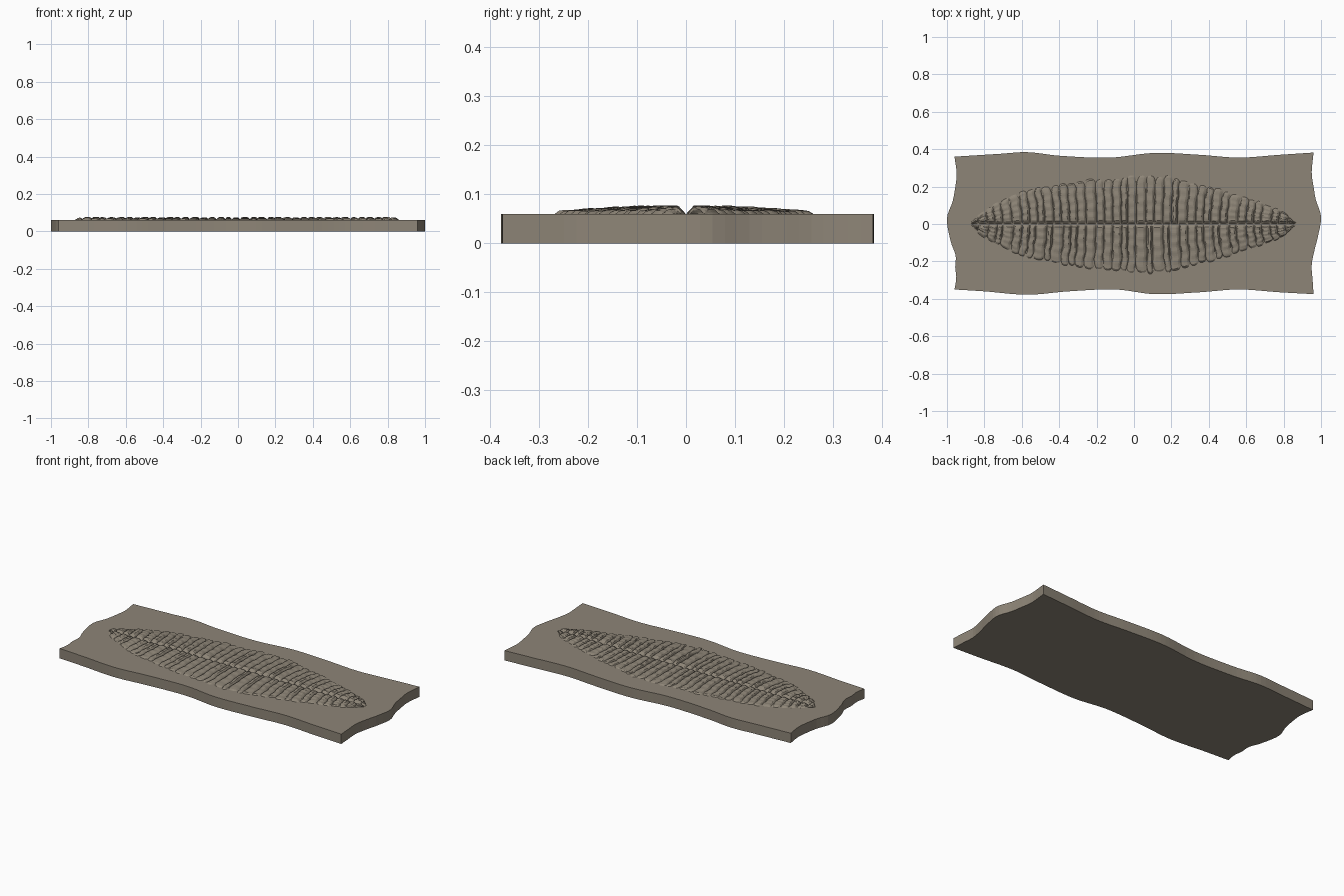
import bpy, bmesh, math, random

if "Cube" in bpy.data.objects:
    bpy.data.objects.remove(bpy.data.objects["Cube"])

random.seed(4)
TOP = 0.06

stone = bpy.data.materials.new("stone")
stone.diffuse_color = (0.27, 0.235, 0.185, 1)
stone.use_nodes = True
stone.node_tree.nodes["Principled BSDF"].inputs["Base Color"].default_value = stone.diffuse_color


def interp(pts, t):
    """Smooth interpolation through sorted (t, value) points."""
    n = len(pts)
    for i in range(n - 1):
        (a, va), (b, vb) = pts[i], pts[i + 1]
        if t <= b:
            f = max(0, (t - a) / (b - a))
            p, q = pts[max(i - 1, 0)], pts[min(i + 2, n - 1)]
            m0 = (vb - p[1]) / (b - p[0]) * (b - a)
            m1 = (q[1] - va) / (q[0] - a) * (b - a)
            return ((2*f**3 - 3*f*f + 1)*va + (f**3 - 2*f*f + f)*m0
                    + (3*f*f - 2*f**3)*vb + (f**3 - f*f)*m1)
    return pts[-1][1]


def finish(bm, name):
    bmesh.ops.recalc_face_normals(bm, faces=bm.faces)
    me = bpy.data.meshes.new(name)
    bm.to_mesh(me)
    bm.free()
    me.materials.append(stone)
    ob = bpy.data.objects.new(name, me)
    bpy.context.collection.objects.link(ob)
    return ob


# slab: wavy broken outline, extruded
back = [(-.96, .36), (-.72, .375), (-.57, .384), (-.4, .365), (-.13, .355),
        (.11, .38), (.35, .37), (.56, .355), (.78, .37), (.96, .382)]
front = [(-.96, -.35), (-.8, -.36), (-.57, -.378), (-.35, -.36), (-.1, -.35),
         (.11, -.375), (.35, -.365), (.56, -.35), (.78, -.365), (.96, -.375)]
left = [(-.35, -.96), (-.29, -.95), (-.23, -.956), (-.17, -.953), (-.1, -.978),
        (.03, -1), (.12, -.97), (.2, -.955), (.27, -.948), (.36, -.96)]
right = [(-.375, .96), (-.3, .955), (-.22, .95), (-.14, .965), (-.06, .985),
         (.04, 1), (.13, .972), (.2, .96), (.27, .95), (.382, .96)]


def samples(pts, n):
    a, b = pts[0][0], pts[-1][0]
    return [(t, interp(pts, t)) for t in (a + (b - a) * i / n for i in range(n))]


ring = samples(front, 60) + [(x, y) for y, x in samples(right, 30)]
ring += [(.96, .382)] + samples(back, 60)[:0:-1]
ring += [(-.96, .36)] + [(x, y) for y, x in samples(left, 30)][:0:-1]
bm = bmesh.new()
face = bm.faces.new([bm.verts.new((x, y, 0)) for x, y in ring])
ext = bmesh.ops.extrude_face_region(bm, geom=[face])
for v in ext["geom"]:
    if isinstance(v, bmesh.types.BMVert):
        v.co.z = TOP
finish(bm, "stone_slab")

# quilted leaf body: ribbed relief on each side of a midline groove
half_width = [(-.88, .0), (-.8, .065), (-.7, .12), (-.6, .165), (-.4, .213), (-.2, .24),
              (0, .26), (.08, .265), (.2, .25), (.4, .2), (.6, .138), (.8, .06), (.87, 0)]
RIBS, SUB, ROWS = 39, 8, 26
X0, X1 = -.87, .86


def body_side(side):
    bm = bmesh.new()
    bounds = [X0 + (X1 - X0) * (i + random.uniform(-.18, .18)) / RIBS
              for i in range(RIBS + 1)]
    tall = [random.uniform(.82, 1) for _ in range(RIBS)]
    reach = [random.uniform(.96, 1.02) for _ in range(RIBS)]
    phase = [random.uniform(0, 6.3) for _ in range(RIBS)]
    cols = []
    for i in range(RIBS):
        for s in range(SUB):
            f = s / (SUB - 1)
            x = bounds[i] + (bounds[i + 1] - bounds[i]) * f * .97
            w = max(.012, interp(half_width, x)) * reach[i]
            w *= .94 + .06 * math.sin(math.pi * f) ** .5 if 0 < f < 1 else .94
            # steep on one side of each rib, like overlapping quilting
            rib = min(1, f / .25, (1 - f) / .35)
            rib = math.sin(rib * math.pi / 2)
            col = []
            for r in range(ROWS + 1):
                v = r / ROWS
                y = v * w
                mid = min(1, y / .016)
                edge = min(1, (1 - v) * w / .008) * (1 - .62 * max(0, v - .3) ** 1.5 / .586)
                wob = .004 * math.sin(v * 14 + phase[i])
                ripple = .93 + .07 * math.sin(v * 31 + phase[i] * 2)
                keep = .12 + .88 * rib
                h = .0182 * mid * edge * tall[i] * ripple * keep
                fan = .06 * x * v * v * (w / .26)
                col.append(bm.verts.new((x + fan + wob * v, side * y,
                                         TOP - .0004 + h)))
            cols.append(col)
    for a, b in zip(cols, cols[1:]):
        for r in range(ROWS):
            bm.faces.new((a[r], b[r], b[r + 1], a[r + 1]))
    ob = finish(bm, "ribbed_body_back" if side > 0 else "ribbed_body_front")
    if sum(p.normal.z for p in ob.data.polygons) < 0:
        ob.data.flip_normals()


body_side(1)
body_side(-1)
